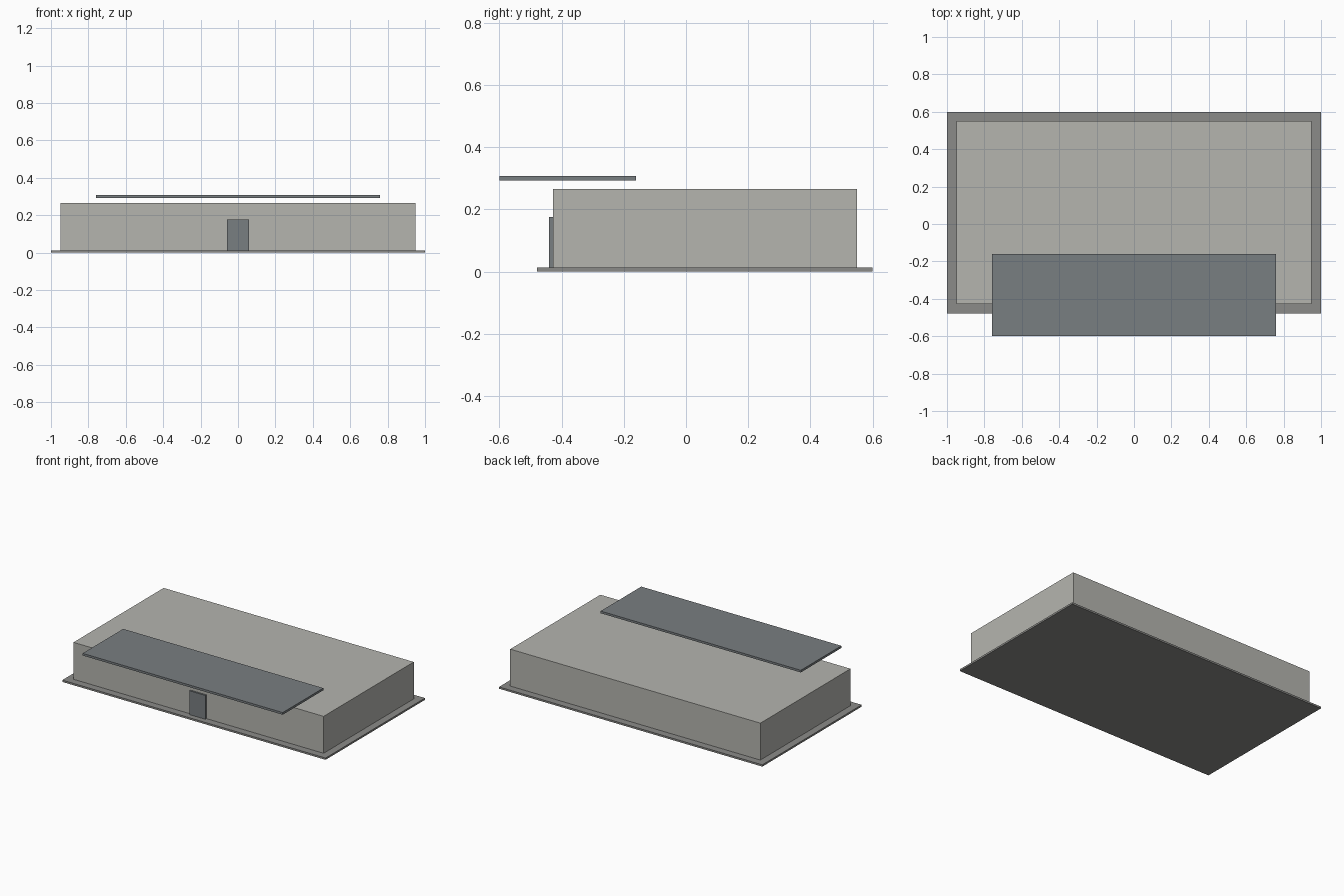
import bpy

if "Cube" in bpy.data.objects:
    bpy.data.objects.remove(bpy.data.objects["Cube"])


def material(name, rgb):
    mat = bpy.data.materials.new(name)
    mat.diffuse_color = (*rgb, 1.0)
    mat.use_nodes = True
    mat.node_tree.nodes["Principled BSDF"].inputs["Base Color"].default_value = mat.diffuse_color
    return mat


def box(name, x, y, z, mat):
    """Axis-aligned box from (min, max) ranges."""
    ranges = (x, y, z)
    bpy.ops.mesh.primitive_cube_add(size=1, location=[(a + b) / 2 for a, b in ranges])
    obj = bpy.context.object
    obj.name = name
    obj.scale = [b - a for a, b in ranges]
    bpy.ops.object.transform_apply(location=False, rotation=False, scale=True)
    obj.data.materials.append(mat)
    return obj


wall = material("wall", (0.46, 0.46, 0.43))
concrete = material("concrete", (0.26, 0.26, 0.25))
metal = material("metal", (0.19, 0.21, 0.22))

# Ground slab
box("foundation_slab", (-1.0, 1.0), (-0.478, 0.6), (0.0, 0.0125), concrete)

# Main building block
box("building_body", (-0.95, 0.95), (-0.428, 0.55), (0.0125, 0.266), wall)

# Front door, slightly proud of the wall
box("front_door", (-0.06, 0.06), (-0.44, -0.428), (0.0125, 0.176), metal)

# Canopy floating over the front edge
box("front_canopy", (-0.76, 0.76), (-0.6, -0.16), (0.292, 0.307), metal)
